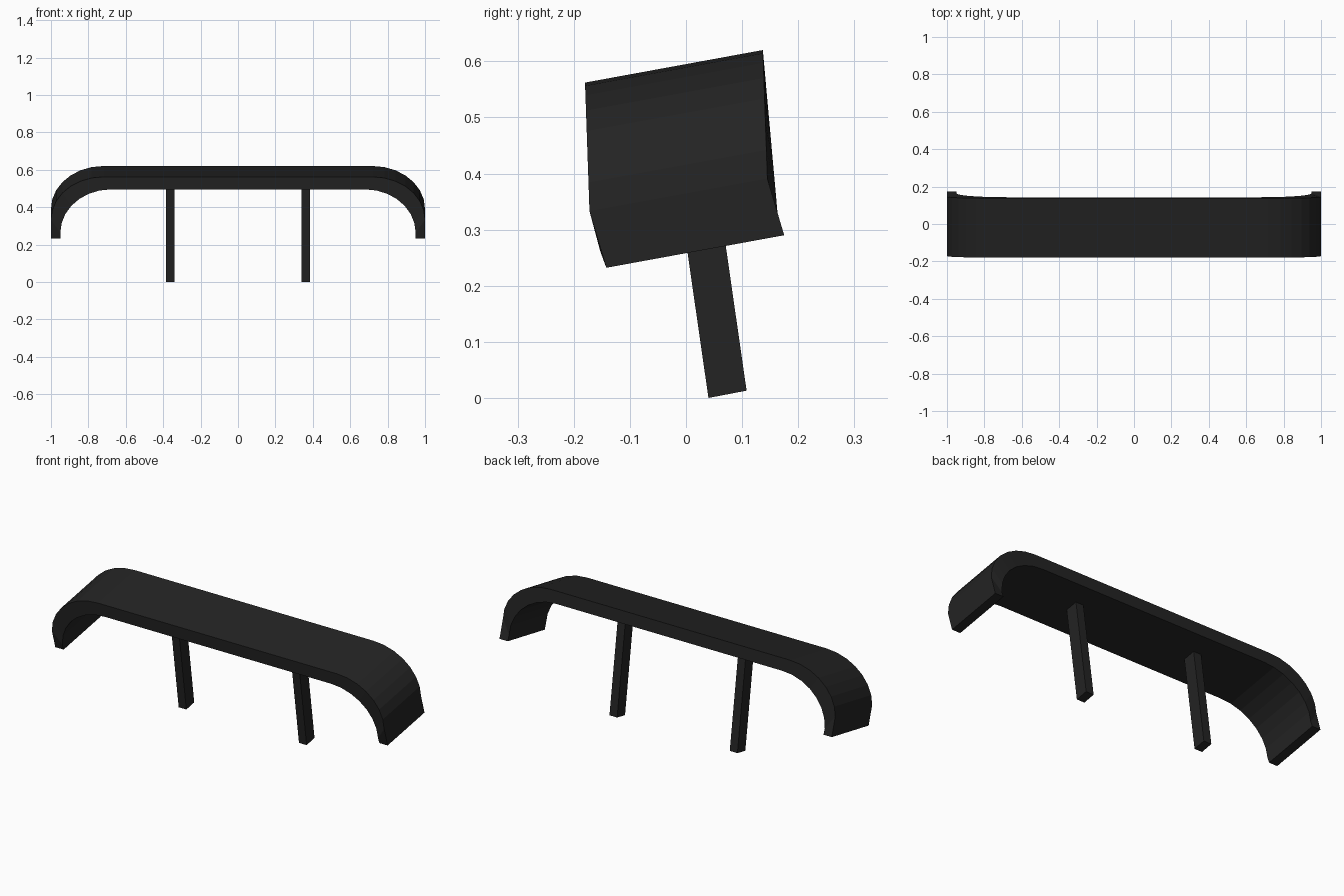
import bpy, bmesh
from math import sin, cos, pi
from mathutils import Vector

if "Cube" in bpy.data.objects:
    bpy.data.objects.remove(bpy.data.objects["Cube"])

black = bpy.data.materials.new("satin_black")
black.use_nodes = True
colour = (0.017, 0.017, 0.017, 1)
black.diffuse_color = colour
black.node_tree.nodes["Principled BSDF"].inputs["Base Color"].default_value = colour


def loft(name, sections):
    """Skin a row of four-point sections and cap both ends."""
    bm = bmesh.new()
    rings = [[bm.verts.new(p) for p in s] for s in sections]
    for a, b in zip(rings, rings[1:]):
        for i in range(4):
            j = (i + 1) % 4
            bm.faces.new((a[i], a[j], b[j], b[i]))
    bm.faces.new(rings[0])
    bm.faces.new(rings[-1])
    bmesh.ops.recalc_face_normals(bm, faces=bm.faces)
    mesh = bpy.data.meshes.new(name)
    bm.to_mesh(mesh)
    bm.free()
    mesh.materials.append(black)
    obj = bpy.data.objects.new(name, mesh)
    bpy.context.collection.objects.link(obj)
    return obj


CHORD = Vector((0, 0.317, 0.058))   # front edge to back edge, tilted up
STEPS = 7


def bend(start, end, t):
    """Quarter ellipse from the upright tip to the flat blade."""
    a = t * pi / 2
    rise = sin(a)
    return Vector((end.x + (start.x - end.x) * cos(a),
                   start.y + (end.y - start.y) * rise,
                   start.z + (end.z - start.z) * rise))


def section(outer, inner):
    return [outer, outer + CHORD, inner + CHORD, inner]


# Wing blade: drooped tip, rounded bend, flat centre, then mirrored
tip = section(Vector((1, -0.142, 0.232)), Vector((0.95, -0.142, 0.232)))
outer_ends = Vector((1, -0.172, 0.333)), Vector((0.72, -0.18, 0.562))
inner_ends = Vector((0.95, -0.153, 0.262)), Vector((0.68, -0.174, 0.495))
half = [tip] + [section(bend(*outer_ends, i / STEPS), bend(*inner_ends, i / STEPS))
                for i in range(STEPS + 1)]
mirrored = [[Vector((-p.x, p.y, p.z)) for p in s] for s in reversed(half)]
loft("wing_blade", half + mirrored)

# Support struts, leaning with the blade
for name, x in (("left_strut", 0.362), ("right_strut", -0.362)):
    sections = []
    for y, z in ((0.04, 0), (-0.037, 0.535)):
        sections.append([Vector((x + dx, y + dy, z + dz)) for dx, dy, dz in
                         ((-0.023, 0, 0), (0.023, 0, 0),
                          (0.023, 0.068, 0.013), (-0.023, 0.068, 0.013))])
    loft(name, sections)
